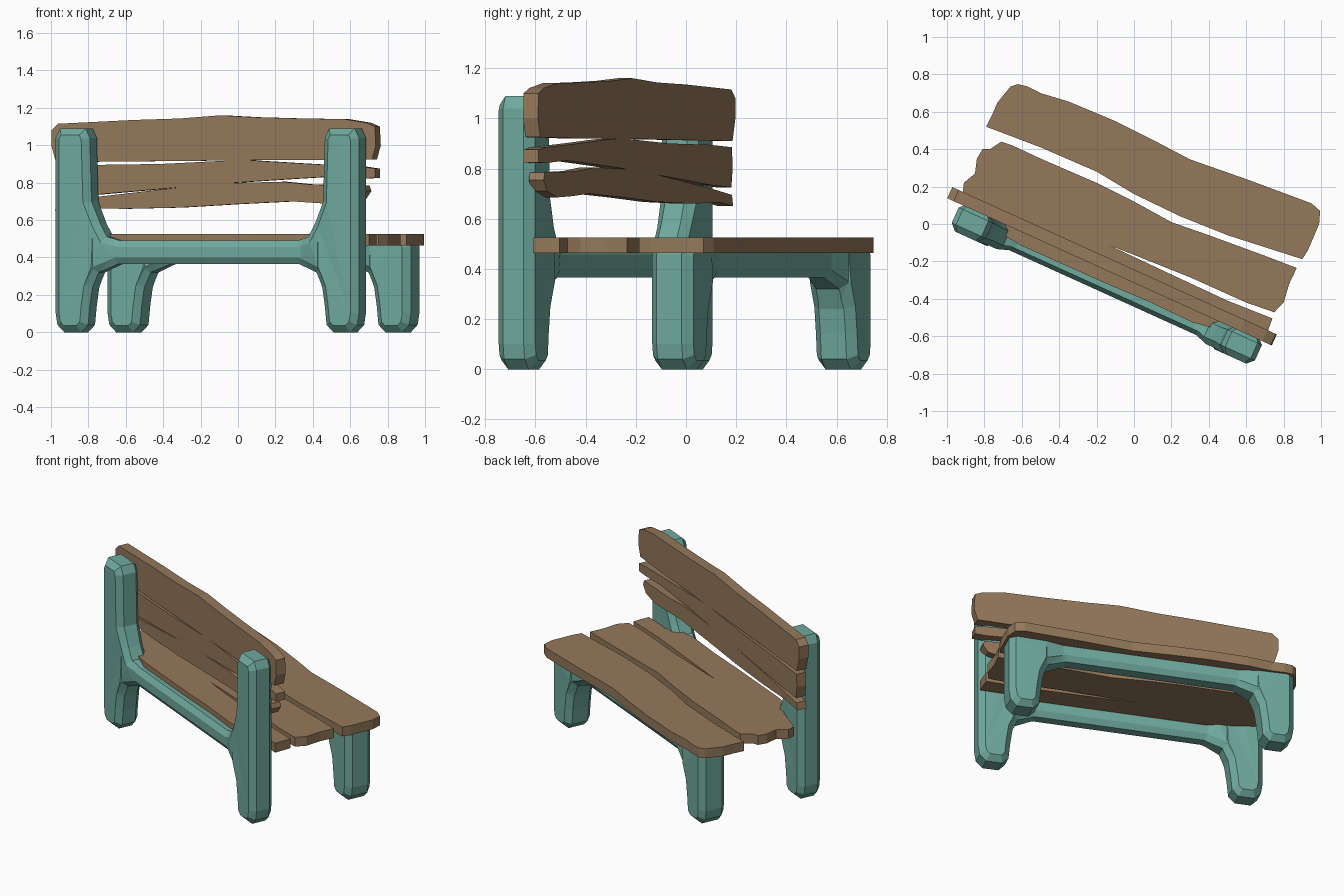
import bpy, bmesh, math
from mathutils import Vector

if "Cube" in bpy.data.objects:
    bpy.data.objects.remove(bpy.data.objects["Cube"])

ANGLE = math.radians(-24.4)      # the whole bench is turned about z
C, S = math.cos(ANGLE), -math.sin(ANGLE)


def material(name, rgb):
    m = bpy.data.materials.new(name)
    m.diffuse_color = (*rgb, 1)
    m.use_nodes = True
    m.node_tree.nodes["Principled BSDF"].inputs["Base Color"].default_value = m.diffuse_color
    return m


TEAL = material("painted_frame", (0.16, 0.40, 0.34))
WOOD = material("weathered_wood", (0.30, 0.19, 0.105))


def finish(bm, name, mat, turn=0.0):
    bmesh.ops.recalc_face_normals(bm, faces=bm.faces[:])
    me = bpy.data.meshes.new(name)
    bm.to_mesh(me)
    bm.free()
    me.materials.append(mat)
    ob = bpy.data.objects.new(name, me)
    ob.rotation_euler.z = turn
    bpy.context.collection.objects.link(ob)
    return ob


def loft(rings):
    """Skin equal-length closed rings and cap both ends."""
    bm = bmesh.new()
    vs = [[bm.verts.new(p) for p in r] for r in rings]
    n = len(vs[0])
    for a, b in zip(vs, vs[1:]):
        for i in range(n):
            j = (i + 1) % n
            bm.faces.new((a[i], a[j], b[j], b[i]))
    bm.faces.new(vs[0])
    bm.faces.new(vs[-1])
    return bm


def inset(pts, d):
    """Mitred inward offset of a clockwise outline."""
    out = []
    n = len(pts)
    for i in range(n):
        p = Vector(pts[i])
        e0 = (p - Vector(pts[i - 1])).normalized()
        e1 = (Vector(pts[(i + 1) % n]) - p).normalized()
        n0, n1 = Vector((e0.y, -e0.x)), Vector((e1.y, -e1.x))
        out.append(p + (n0 + n1) * d / (1 + n0.dot(n1)))
    return out


def frame(name, half, t, depth, chamfer=0.035):
    """Pair of chunky legs with a cross rail, chamfered all round."""
    outline = half + [(-s, z) for s, z in reversed(half)]
    inner = inset(outline, chamfer)
    h = depth / 2
    layers = [(inner, -h), (outline, -h + chamfer),
              (outline, h - chamfer), (inner, h)]
    bm = loft([[(s, y, z) for s, z in ring] for ring, y in layers])
    # slim the rail between the legs
    for cut in (-0.66, -0.55, 0.55, 0.66):
        bmesh.ops.bisect_plane(bm, geom=bm.verts[:] + bm.edges[:] + bm.faces[:],
                               plane_co=(cut, 0, 0), plane_no=(1, 0, 0))
    for v in bm.verts:
        if abs(v.co.x) < 0.56:
            v.co.y *= 0.64
        elif abs(v.co.x) < 0.662:
            v.co.y *= 0.92
        v.co.y += t
    bmesh.ops.triangulate(bm, faces=[f for f in bm.faces if len(f.verts) > 4])
    finish(bm, name, TEAL, ANGLE)


# Shared lower leg, from outer side round the foot to the underside of the rail
LEG = [(0.89, 0.10), (0.88, 0.04), (0.84, 0.0), (0.74, 0.0), (0.70, 0.04),
       (0.69, 0.14), (0.675, 0.24), (0.64, 0.32), (0.53, 0.365)]

# Tall posts carrying the backrest
frame("back_frame", [(0.52, 0.49), (0.59, 0.51), (0.63, 0.58), (0.68, 0.70),
                     (0.69, 1.04), (0.715, 1.09), (0.865, 1.09),
                     (0.89, 1.04)] + LEG, -0.352, 0.16)

# Short legs under the open edge of the seat
frame("front_frame", [(0.87, 0.50), (0.89, 0.46)] + LEG, 0.33, 0.18)


def back_plank(name, pts):
    """Upright board; points are read in the front view (x, z)."""
    t0, t1 = -0.287, -0.222
    mid = (t0 + t1) / 2
    ring = [((x - S * mid) / C, z) for x, z in pts]
    bm = loft([[(s, t, z) for s, z in ring] for t in (t0, t1)])
    finish(bm, name, WOOD, ANGLE)


back_plank("top_back_plank", [
    (-0.96, 0.91), (-0.985, 1.0), (-0.985, 1.08), (-0.95, 1.115), (-0.75, 1.125),
    (-0.55, 1.135), (-0.3, 1.143), (-0.08, 1.16), (0.1, 1.15), (0.35, 1.143),
    (0.58, 1.14), (0.7, 1.12), (0.745, 1.10), (0.75, 1.0), (0.73, 0.925),
    (0.4, 0.92), (0.1, 0.92), (-0.4, 0.915)])
back_plank("middle_back_plank", [
    (-0.95, 0.725), (-0.96, 0.80), (-0.955, 0.885), (-0.75, 0.895), (-0.4, 0.90),
    (0, 0.92), (0.1, 0.918), (0.4, 0.90), (0.68, 0.885), (0.745, 0.875),
    (0.745, 0.825), (0.68, 0.822), (0.5, 0.832), (0.3, 0.82), (-0.03, 0.798),
    (-0.3, 0.775), (-0.76, 0.735)])
back_plank("bottom_back_plank", [
    (-0.965, 0.65), (-0.955, 0.695), (-0.76, 0.722), (-0.3, 0.775), (-0.03, 0.798),
    (0.25, 0.805), (0.4, 0.79), (0.6, 0.785), (0.69, 0.785), (0.70, 0.755),
    (0.67, 0.71), (0.58, 0.685), (0.45, 0.69), (0.3, 0.70), (0, 0.685),
    (-0.3, 0.667), (-0.6, 0.66), (-0.85, 0.665)])


def seat_plank(name, pts):
    """Flat board; points are read in the top view (x, y)."""
    bm = loft([[(x, y, z) for x, y in pts] for z in (0.463, 0.525)])
    finish(bm, name, WOOD)


seat_plank("front_seat_plank", [
    (-0.79, 0.52), (-0.76, 0.58), (-0.73, 0.65), (-0.66, 0.735), (-0.62, 0.748),
    (-0.57, 0.735), (-0.5, 0.70), (-0.35, 0.655), (-0.1, 0.55), (0.1, 0.45),
    (0.3, 0.345), (0.6, 0.24), (0.95, 0.11), (0.995, 0.07), (0.99, 0.0),
    (0.93, -0.14), (0.90, -0.188), (0.75, -0.14), (0.5, -0.06), (0.25, 0.04),
    (0, 0.16), (-0.2, 0.28), (-0.5, 0.41)])
# Split board: the crack runs in from the right end
seat_plank("rear_seat_plank", [
    (-0.915, 0.17), (-0.91, 0.22), (-0.85, 0.27), (-0.84, 0.35), (-0.81, 0.40),
    (-0.77, 0.40), (-0.71, 0.44), (-0.65, 0.42), (-0.5, 0.35), (-0.2, 0.22),
    (0, 0.12), (0.2, 0.01), (0.4, -0.06), (0.7, -0.17), (0.87, -0.235),
    (0.83, -0.32), (0.80, -0.42), (0.75, -0.472), (0.6, -0.42), (0.3, -0.285),
    (0, -0.165), (-0.13, -0.115), (0.2, -0.27), (0.5, -0.41), (0.74, -0.505),
    (0.72, -0.56), (0.70, -0.61), (0.526, -0.535), (0.428, -0.557), (0.31, -0.525),
    (0.08, -0.415), (-0.145, -0.32), (-0.60, -0.117), (-0.705, -0.054),
    (-0.75, 0.043)])
